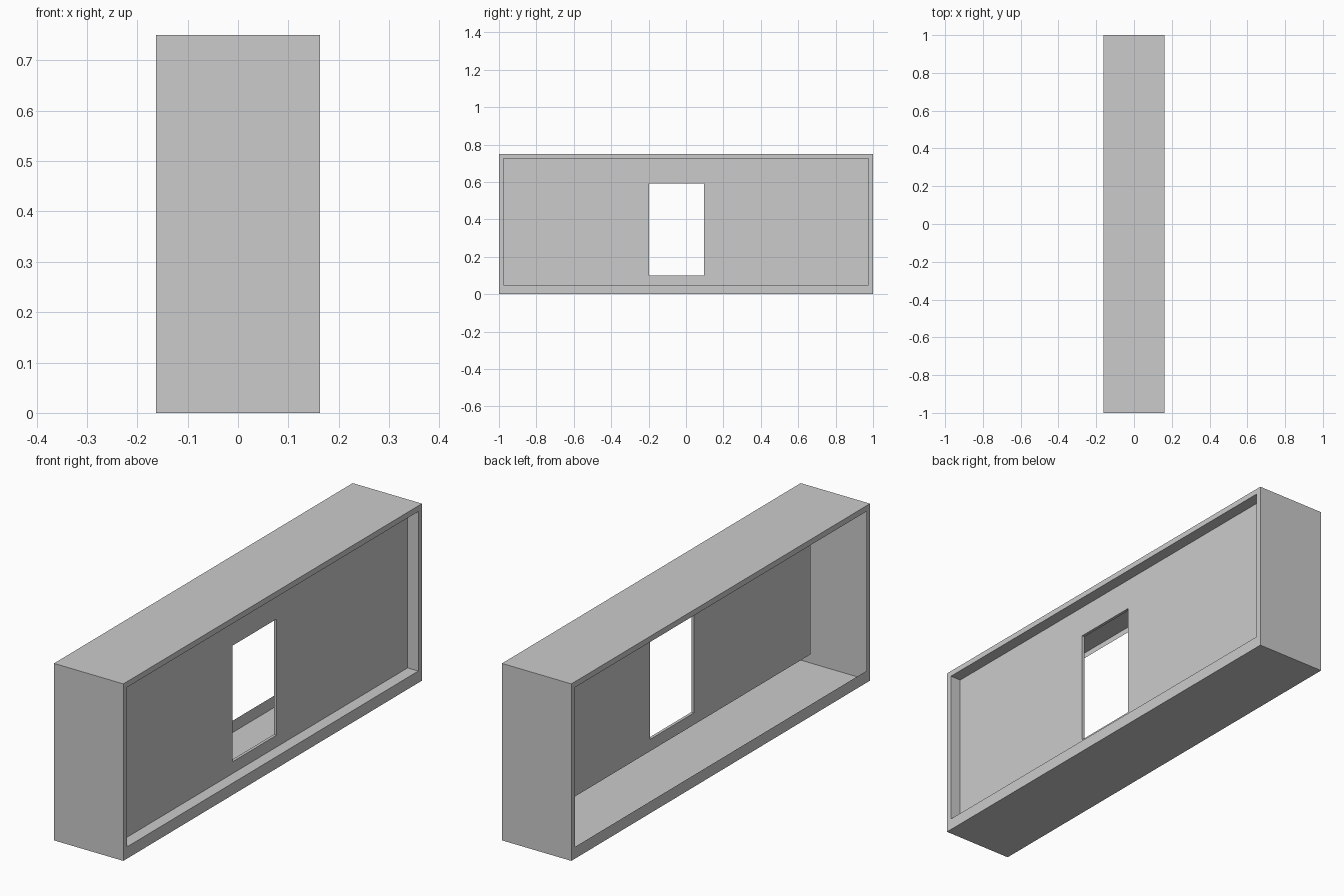
import bpy, bmesh

if "Cube" in bpy.data.objects:
    bpy.data.objects.remove(bpy.data.objects["Cube"])

# Rectangles in the YZ plane: y0, y1, z0, z1
OUTER = (-1.0, 1.0, 0.0, 0.75)
OPENING = (-0.975, 0.975, 0.05, 0.726)
WINDOW = (-0.197, 0.097, 0.10, 0.592)
HALF = 0.1625
PANEL_FRONT, PANEL_BACK = 0.1125, 0.10


def rect_sweep(name, sections, closed=False):
    """Bridge a chain of (x, rectangle) loops into one flat-faced sheet."""
    bm = bmesh.new()
    loops = []
    for x, (y0, y1, z0, z1) in sections:
        corners = ((y0, z0), (y1, z0), (y1, z1), (y0, z1))
        loops.append([bm.verts.new((x, y, z)) for y, z in corners])
    pairs = list(zip(loops, loops[1:]))
    if closed:
        pairs.append((loops[-1], loops[0]))
    for a, b in pairs:
        for i in range(4):
            j = (i + 1) % 4
            bm.faces.new((a[i], a[j], b[j], b[i]))
    bmesh.ops.recalc_face_normals(bm, faces=bm.faces)
    mesh = bpy.data.meshes.new(name)
    bm.to_mesh(mesh)
    bm.free()
    obj = bpy.data.objects.new(name, mesh)
    bpy.context.collection.objects.link(obj)
    return obj


# Hollow casing: back lip, outer walls, front rim, and recess sides
rect_sweep("casing", [
    (-HALF, OPENING), (-HALF, OUTER), (HALF, OUTER),
    (HALF, OPENING), (PANEL_FRONT, OPENING),
])

# Thin recessed panel with the off-centre window
rect_sweep("window_panel", [
    (PANEL_FRONT, OPENING), (PANEL_FRONT, WINDOW),
    (PANEL_BACK, WINDOW), (PANEL_BACK, OPENING),
], closed=True)
